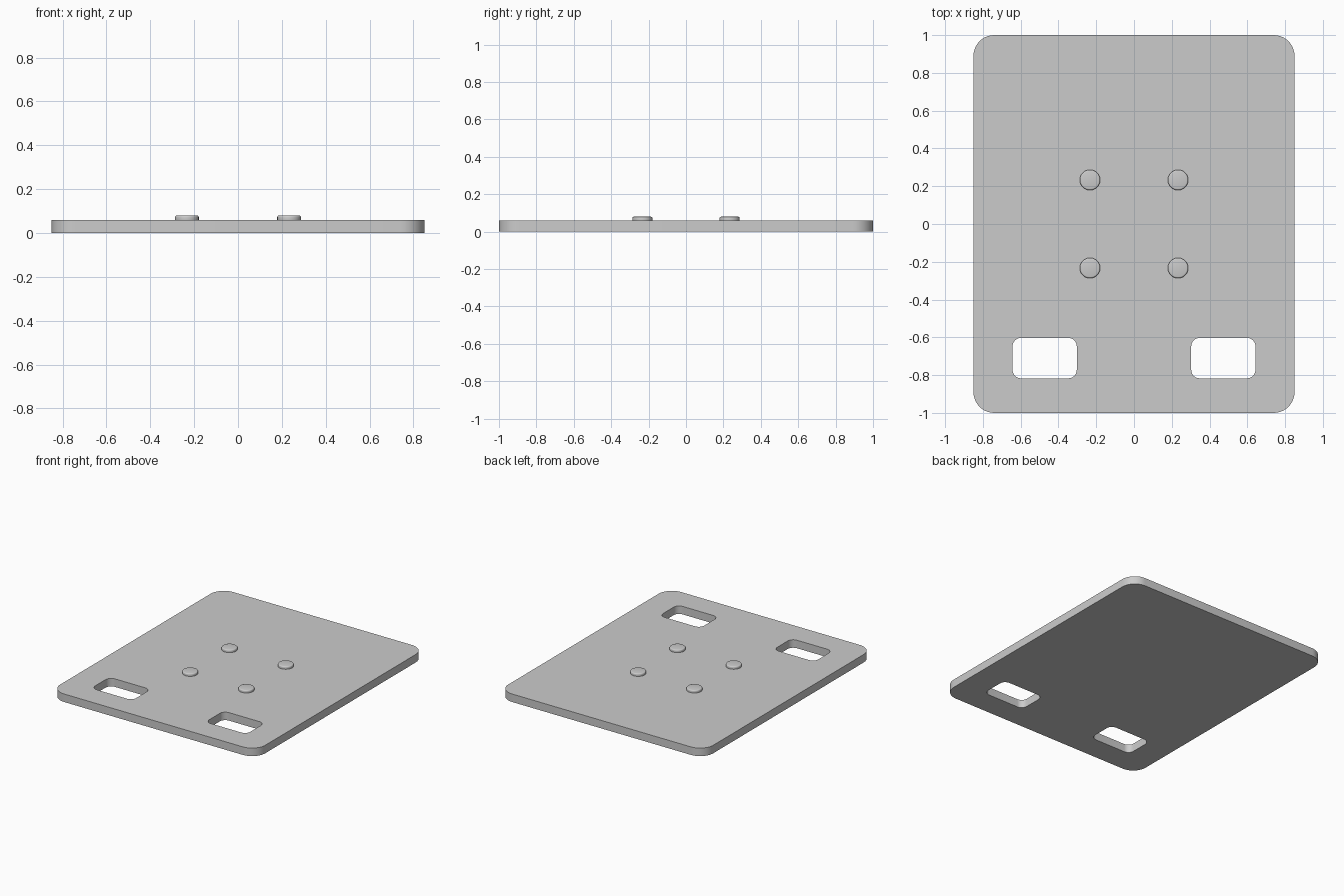
import bpy, bmesh
from math import cos, sin, pi, radians

if "Cube" in bpy.data.objects:
    bpy.data.objects.remove(bpy.data.objects["Cube"])

THICK = 0.06


def rounded_slab(name, cx, cy, hx, hy, radius, z0, z1, seg=10):
    """Vertical prism with a rounded-rectangle outline."""
    bm = bmesh.new()
    verts = []
    for i, (sx, sy) in enumerate([(1, 1), (-1, 1), (-1, -1), (1, -1)]):
        for k in range(seg + 1):
            a = (i + k / seg) * pi / 2
            verts.append(bm.verts.new((cx + sx * (hx - radius) + radius * cos(a),
                                       cy + sy * (hy - radius) + radius * sin(a), z0)))
    base = bm.faces.new(verts)
    top = bmesh.ops.extrude_face_region(bm, geom=[base])["geom"]
    bmesh.ops.translate(bm, vec=(0, 0, z1 - z0),
                        verts=[v for v in top if isinstance(v, bmesh.types.BMVert)])
    bmesh.ops.recalc_face_normals(bm, faces=bm.faces)
    mesh = bpy.data.meshes.new(name)
    bm.to_mesh(mesh)
    bm.free()
    obj = bpy.data.objects.new(name, mesh)
    bpy.context.collection.objects.link(obj)
    return obj


def activate(obj):
    bpy.ops.object.select_all(action='DESELECT')
    obj.select_set(True)
    bpy.context.view_layer.objects.active = obj


# Base plate with two rounded slots near the front edge
plate = rounded_slab("base_plate", 0, 0, 0.85, 1.0, 0.11, 0, THICK)
for side in (-1, 1):
    cutter = rounded_slab("slot_cutter", side * 0.473, -0.71, 0.17, 0.107, 0.045,
                          -0.1, THICK + 0.1)
    cutter.hide_render = True
    cut = plate.modifiers.new("slot", 'BOOLEAN')
    cut.operation = 'DIFFERENCE'
    cut.solver = 'EXACT'
    cut.object = cutter
    activate(plate)
    bpy.ops.object.modifier_apply(modifier=cut.name)
    bpy.data.objects.remove(cutter)
bpy.ops.object.shade_smooth_by_angle(angle=radians(30))

# Four low studs with a softened top rim
for sx in (-1, 1):
    for sy in (-1, 1):
        bpy.ops.mesh.primitive_cylinder_add(vertices=48, radius=0.054, depth=0.03,
                                            location=(sx * 0.233, sy * 0.233, THICK + 0.005))
        stud = bpy.context.object
        stud.name = "stud"
        bevel = stud.modifiers.new("rim", 'BEVEL')
        bevel.width = 0.008
        bevel.segments = 3
        bevel.limit_method = 'ANGLE'
        bpy.ops.object.modifier_apply(modifier=bevel.name)
        bpy.ops.object.shade_smooth_by_angle(angle=radians(35))
